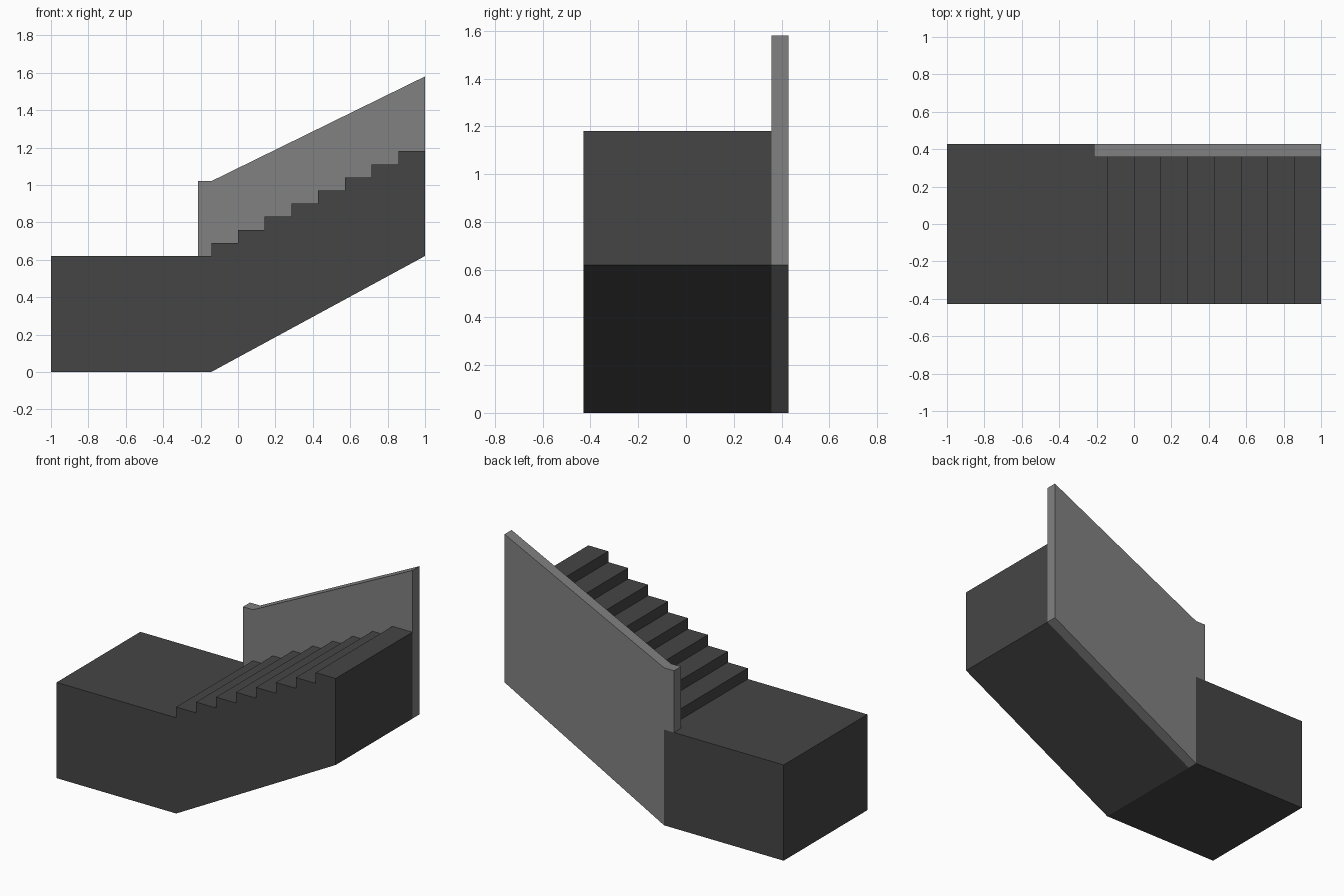
import bpy, bmesh

if "Cube" in bpy.data.objects:
    bpy.data.objects.remove(bpy.data.objects["Cube"])

STEPS = 8
RUN, RISE = 1 / 7, 0.07          # tread depth and riser height
X0 = 1 - STEPS * RUN             # foot of the flight
DECK = 0.62                      # landing height
Y_FRONT, Y_WALL, Y_BACK = -3 / 7, 2.5 / 7, 3 / 7


def material(name, value):
    mat = bpy.data.materials.new(name)
    mat.diffuse_color = (value, value, value, 1)
    mat.use_nodes = True
    mat.node_tree.nodes["Principled BSDF"].inputs["Base Color"].default_value = mat.diffuse_color
    return mat


def prism(name, profile, y0, y1, mat=None):
    """Extrude an x-z profile from y0 to y1."""
    bm = bmesh.new()
    face = bm.faces.new([bm.verts.new((x, y0, z)) for x, z in profile])
    ext = bmesh.ops.extrude_face_region(bm, geom=[face])
    verts = [v for v in ext["geom"] if isinstance(v, bmesh.types.BMVert)]
    bmesh.ops.translate(bm, verts=verts, vec=(0, y1 - y0, 0))
    bmesh.ops.recalc_face_normals(bm, faces=bm.faces)
    mesh = bpy.data.meshes.new(name)
    bm.to_mesh(mesh)
    bm.free()
    obj = bpy.data.objects.new(name, mesh)
    bpy.context.collection.objects.link(obj)
    if mat:
        mesh.materials.append(mat)
    return obj


dark = material("dark_stone", 0.06)
light = material("light_stone", 0.22)

# Landing and stair flight in one solid
profile = [(-1, 0), (X0, 0), (1, DECK)]
for i in reversed(range(STEPS)):
    top = DECK + RISE * (i + 1)
    profile += [(X0 + RUN * (i + 1), top), (X0 + RUN * i, top)]
profile += [(X0, DECK), (-1, DECK)]
stairs = prism("landing_and_stairs", profile, Y_FRONT, Y_BACK, dark)

# Slot along the back of the flight where the side wall sits
cutter = prism("wall_slot_cutter", [(X0, -1), (2, -1), (2, 2), (X0, 2)],
               Y_WALL, 1)
cutter.hide_render = True
cut = stairs.modifiers.new("wall_slot", 'BOOLEAN')
cut.operation = 'DIFFERENCE'
cut.solver = 'EXACT'
cut.object = cutter
bpy.context.view_layer.objects.active = stairs
bpy.ops.object.modifier_apply(modifier=cut.name)
bpy.data.objects.remove(cutter)

# Sloped side wall with a short level end over the landing
prism("side_wall",
      [(X0, 0), (1, DECK), (1, 1.58), (X0, 1.02),
       (X0 - RUN / 2, 1.02), (X0 - RUN / 2, DECK), (X0, DECK)],
      Y_WALL, Y_BACK, light)
